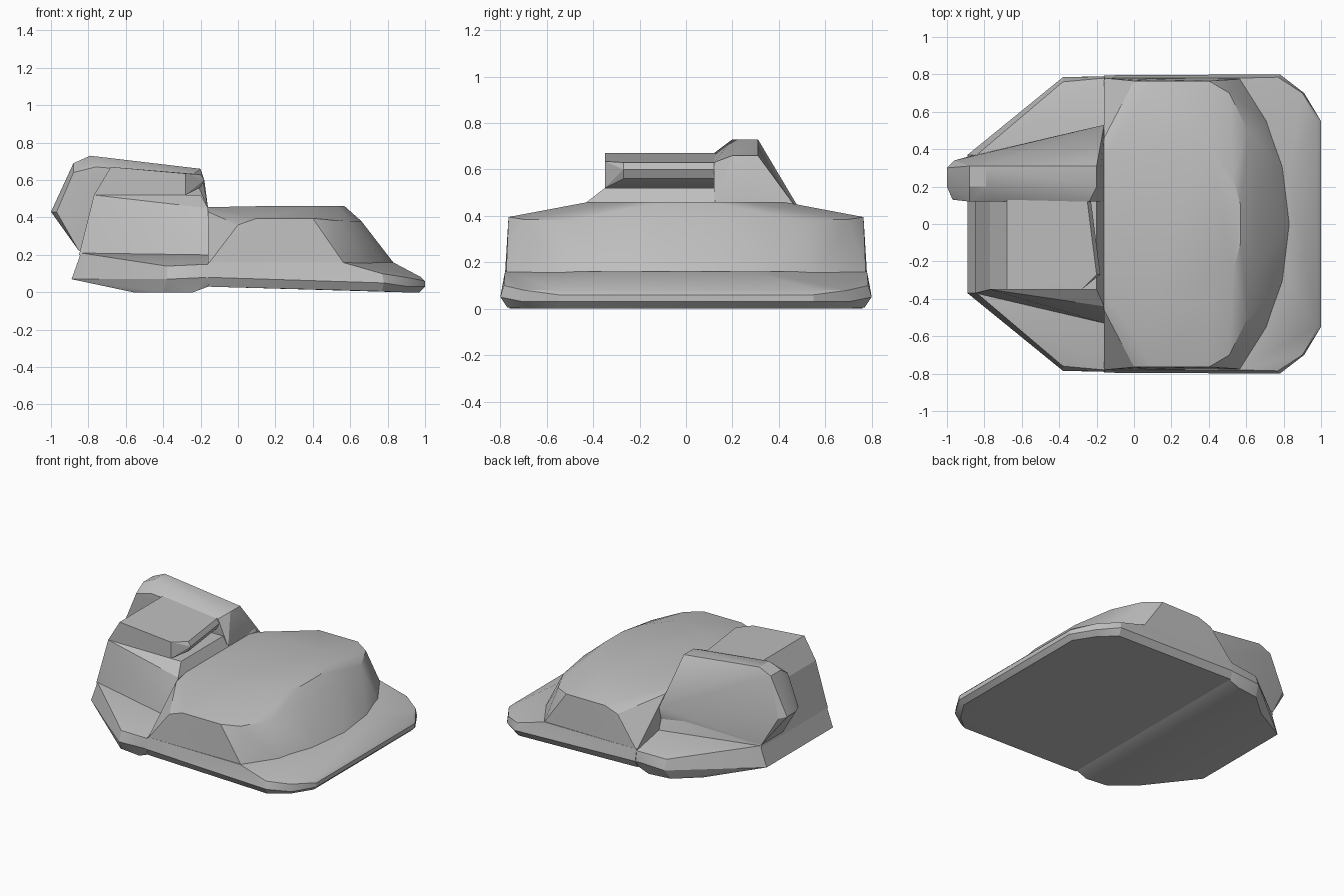
import bpy
import bmesh
import math

default_cube = bpy.data.objects.get("Cube")
if default_cube:
    bpy.data.objects.remove(default_cube, do_unlink=True)

GREY = (0.52, 0.52, 0.52, 1)
SEAM = -.16  # x where the front pad meets the rear plate


def make_material(name, color):
    material = bpy.data.materials.new(name)
    material.use_nodes = True
    material.diffuse_color = color
    material.node_tree.nodes["Principled BSDF"].inputs["Base Color"].default_value = color
    return material


plain_grey = make_material("plain grey", GREY)


def mirrored(points):
    """Return the points together with their reflections across the y = 0 plane."""
    return points + [(x, -y, z) for x, y, z in points if y]


def solid(name, points):
    """Build a faceted convex solid that wraps the given corner points."""
    bm = bmesh.new()
    for point in points:
        bm.verts.new(point)
    result = bmesh.ops.convex_hull(bm, input=bm.verts)
    unused = {v for v in result["geom_interior"] if isinstance(v, bmesh.types.BMVert)}
    bmesh.ops.delete(bm, geom=list(unused), context="VERTS")
    bmesh.ops.dissolve_limit(bm, angle_limit=math.radians(1), verts=bm.verts, edges=bm.edges)
    bmesh.ops.recalc_face_normals(bm, faces=bm.faces)
    mesh = bpy.data.meshes.new(name)
    bm.to_mesh(mesh)
    bm.free()
    mesh.materials.append(plain_grey)
    part = bpy.data.objects.new(name, mesh)
    bpy.context.collection.objects.link(part)
    bpy.ops.object.select_all(action="DESELECT")
    part.select_set(True)
    bpy.context.view_layer.objects.active = part
    bpy.ops.object.shade_smooth_by_angle(angle=math.radians(25))
    return part


# Wide low pad with a sloping nose and clipped corners
pad_top = [(SEAM, .78, .16), (.56, .78, .16), (.83, .3, .16)]
pad_rim = [(SEAM, .795, .08), (.78, .8, .05), (.77, .785, .1), (.9, .7, .08),
           (.91, .7, .03), (.98, .55, .08), (1, .55, .06), (1, .55, .03)]
pad_bottom = [(SEAM, .77, .03), (.77, .77, 0.005), (.88, .68, 0), (.97, .54, 0)]
solid("front_pad", mirrored(pad_top + pad_rim + pad_bottom))

# Rounded dome resting on the pad, cut flat along the seam
dome_foot = [(SEAM, .78, .15), (.57, .775, .15), (.71, .55, .15),
             (.8, .3, .15), (.83, 0, .16)]
dome_shoulder = [(0, .765, .36), (.1, .765, .395), (.4, .765, .395),
                 (.51, .7, .385), (.61, .5, .38), (.66, .2, .38)]
dome_crown = [(SEAM, .46, .43), (SEAM, .35, .455), (.1, .38, .46),
              (.4, .42, .46), (.53, .25, .46), (.57, .1, .46)]
solid("dome", mirrored(dome_foot + dome_shoulder + dome_crown))

# Tapered plate behind the seam
plate_top = [(SEAM, .78, .15), (SEAM, .53, .2), (-.84, .37, .21), (-.38, .76, .14)]
plate_rim = [(SEAM, .79, .08), (-.38, .785, .07), (-.89, .37, .07)]
plate_bottom = [(SEAM, .76, .03), (-.24, .76, 0), (-.4, .74, 0), (-.56, .6, 0)]
solid("rear_plate", mirrored(plate_top + plate_rim + plate_bottom))

# Wedge-shaped body that widens toward the seam
body_foot = [(-.85, .37, .2), (SEAM, .53, .2)]
body_top = [(-.77, .35, .52), (-.2, .35, .52), (SEAM, .44, .45), (SEAM, .47, .37)]
solid("rear_body", mirrored(body_foot + body_top))

# Overhanging hood with one clipped front corner
hood_side = [(x, y, z) for x, z in ((-.77, .52), (-.68, .67)) for y in (-.35, .2)]
hood_corner = [(-.28, -.35, .52), (-.28, -.35, .635)]
hood_front = [(x + shift, y, z)
              for x, z in ((-.3, .52), (-.2, .56), (-.18, .6), (-.2, .63))
              for y, shift in ((-.27, 0), (.2, -.06))]
solid("hood", hood_side + hood_corner + hood_front)

# Tall offset fin leaning over the rear edge
fin_tip = [(-.97, .13, .43), (-1, .2, .43), (-1, .3, .43), (-.96, .34, .42)]
fin_ridge = [(x, y, z) for x, z in ((-.88, .69), (-.79, .73), (-.2, .66))
             for y in (.2, .31)]
fin_inner = [(-.88, .12, .64), (-.76, .12, .67), (-.24, .12, .63), (SEAM, .12, .45)]
fin_foot = [(-.85, .13, .22), (-.85, .37, .22), (SEAM, .53, .36), (SEAM, .5, .25),
            (SEAM, .2, .25), (SEAM, .28, .45), (-.18, .28, .6)]
solid("side_fin", fin_tip + fin_ridge + fin_inner + fin_foot)
